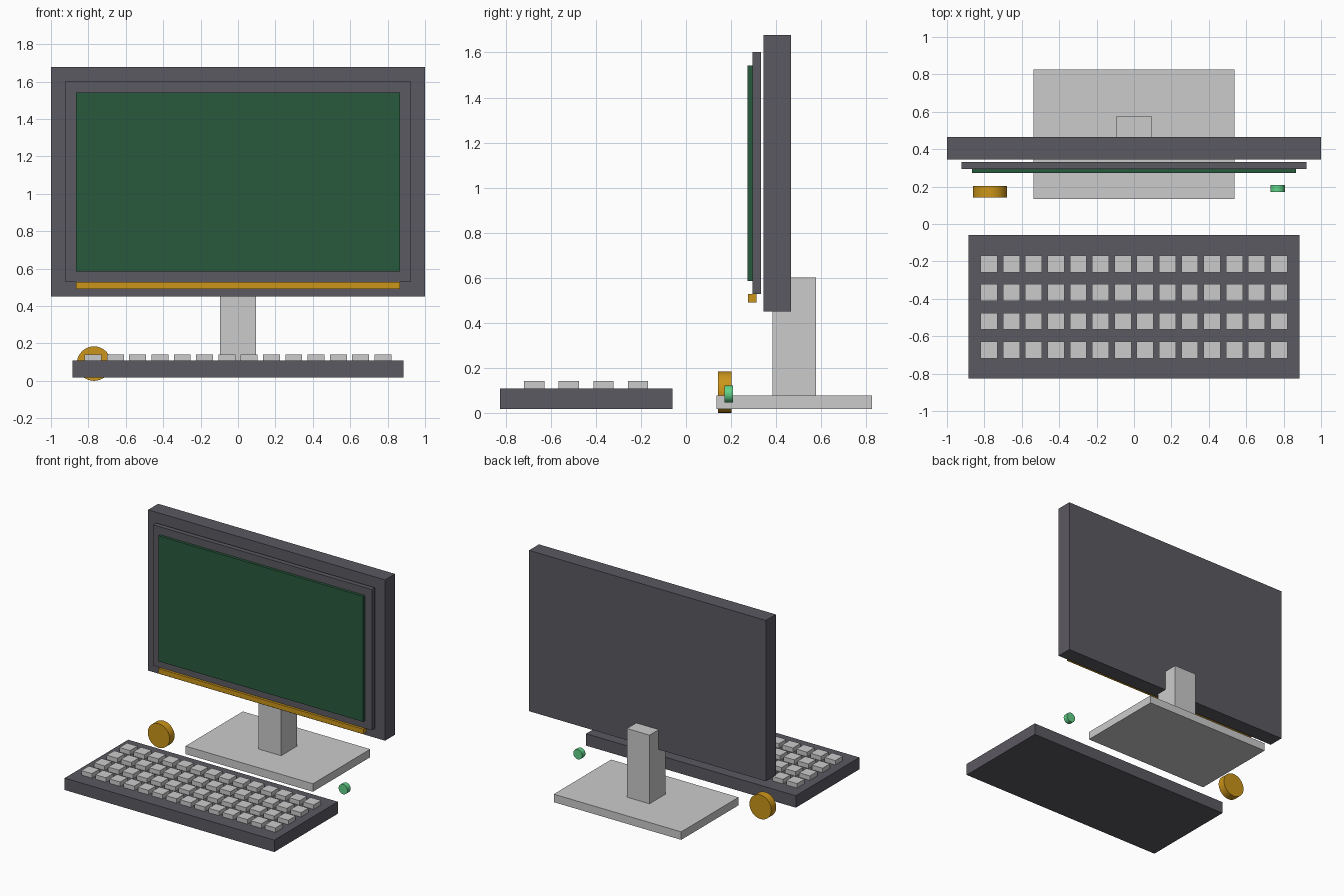
import bpy, math

if "Cube" in bpy.data.objects:
    bpy.data.objects.remove(bpy.data.objects["Cube"])


def material(name, rgb):
    m = bpy.data.materials.new(name)
    m.diffuse_color = (*rgb, 1)
    m.use_nodes = True
    m.node_tree.nodes["Principled BSDF"].inputs["Base Color"].default_value = m.diffuse_color
    return m


dark = material("dark_plastic", (0.105, 0.1, 0.12))
green = material("screen_green", (0.022, 0.1, 0.045))
amber = material("amber", (0.6, 0.3, 0.01))
mint = material("mint", (0.12, 0.65, 0.25))


def finish(obj, name, mat):
    obj.name = name
    if mat:
        obj.data.materials.append(mat)
    return obj


def box(name, x, y, z, mat=None):
    """Box from (min, max) pairs on each axis."""
    bpy.ops.mesh.primitive_cube_add(size=1, location=[sum(p) / 2 for p in (x, y, z)])
    obj = bpy.context.object
    obj.scale = [p[1] - p[0] for p in (x, y, z)]
    bpy.ops.object.transform_apply(location=False, rotation=False, scale=True)
    return finish(obj, name, mat)


def disc(name, x, z, radius, y, sides, mat):
    """Cylinder with its axis along y."""
    bpy.ops.mesh.primitive_cylinder_add(
        vertices=sides, radius=radius, depth=y[1] - y[0],
        location=(x, sum(y) / 2, z), rotation=(math.pi / 2, 0, 0))
    obj = finish(bpy.context.object, name, mat)
    bpy.ops.object.shade_smooth_by_angle(angle=math.radians(35))
    return obj


# Monitor
box("monitor_body", (-1, 1), (0.345, 0.465), (0.45, 1.677), dark)
box("screen_bezel", (-0.923, 0.923), (0.295, 0.332), (0.528, 1.602), dark)
box("screen", (-0.865, 0.865), (0.274, 0.295), (0.585, 1.542), green)
box("light_strip", (-0.865, 0.865), (0.276, 0.314), (0.49, 0.528), amber)

# Stand
box("stand_neck", (-0.095, 0.095), (0.385, 0.576), (0.078, 0.602))
box("stand_base", (-0.538, 0.538), (0.135, 0.826), (0.017, 0.078))

# Keyboard
box("keyboard_body", (-0.885, 0.885), (-0.826, -0.06), (0.017, 0.108), dark)
COLS, ROWS = 14, 4
for r in range(ROWS):
    for c in range(COLS):
        kx = -0.775 + c * 1.55 / (COLS - 1)
        ky = -0.213 - r * 0.1535
        box(f"key_{r}_{c}", (kx - 0.045, kx + 0.045), (ky - 0.045, ky + 0.045), (0.108, 0.142))

# Dial and indicator light
disc("dial", -0.77, 0.092, 0.092, (0.143, 0.203), 32, amber)
disc("indicator_light", 0.768, 0.084, 0.038, (0.17, 0.208), 16, mint)
